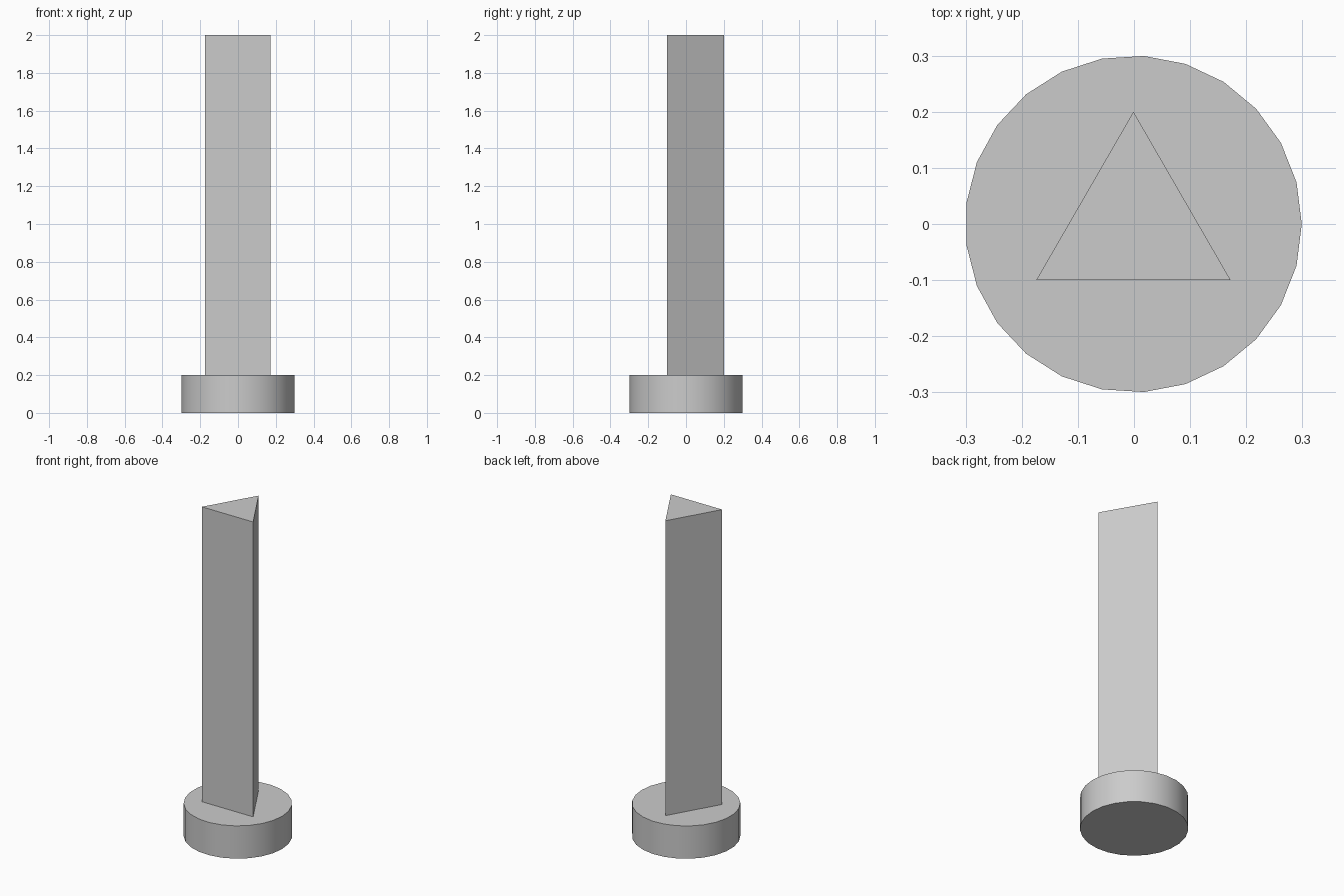
import bpy
from math import pi, radians

cube = bpy.data.objects.get("Cube")
if cube:
    bpy.data.objects.remove(cube, do_unlink=True)

# Single plain grey
grey = bpy.data.materials.new("light_grey")
grey.use_nodes = True
colour = (0.6, 0.6, 0.6, 1)
grey.diffuse_color = colour
grey.node_tree.nodes["Principled BSDF"].inputs["Base Color"].default_value = colour


def prism(name, sides, radius, bottom, top, turn):
    """Upright prism whose first corner points along +y before turning."""
    bpy.ops.mesh.primitive_cylinder_add(
        vertices=sides, radius=radius, depth=top - bottom,
        location=(-0.001, 0, (bottom + top) / 2), rotation=(0, 0, turn))
    obj = bpy.context.object
    obj.name = name
    obj.data.materials.append(grey)
    bpy.ops.object.transform_apply(location=False, rotation=True, scale=False)
    return obj


# Round foot, with a corner towards +x
prism("round_base", 25, 0.3, 0, 0.2, -pi / 2)
bpy.ops.object.shade_smooth_by_angle(angle=radians(30))

# Three-sided post, with its flat side to the front
prism("triangular_post", 3, 0.2, 0.2, 2.0, 0)
